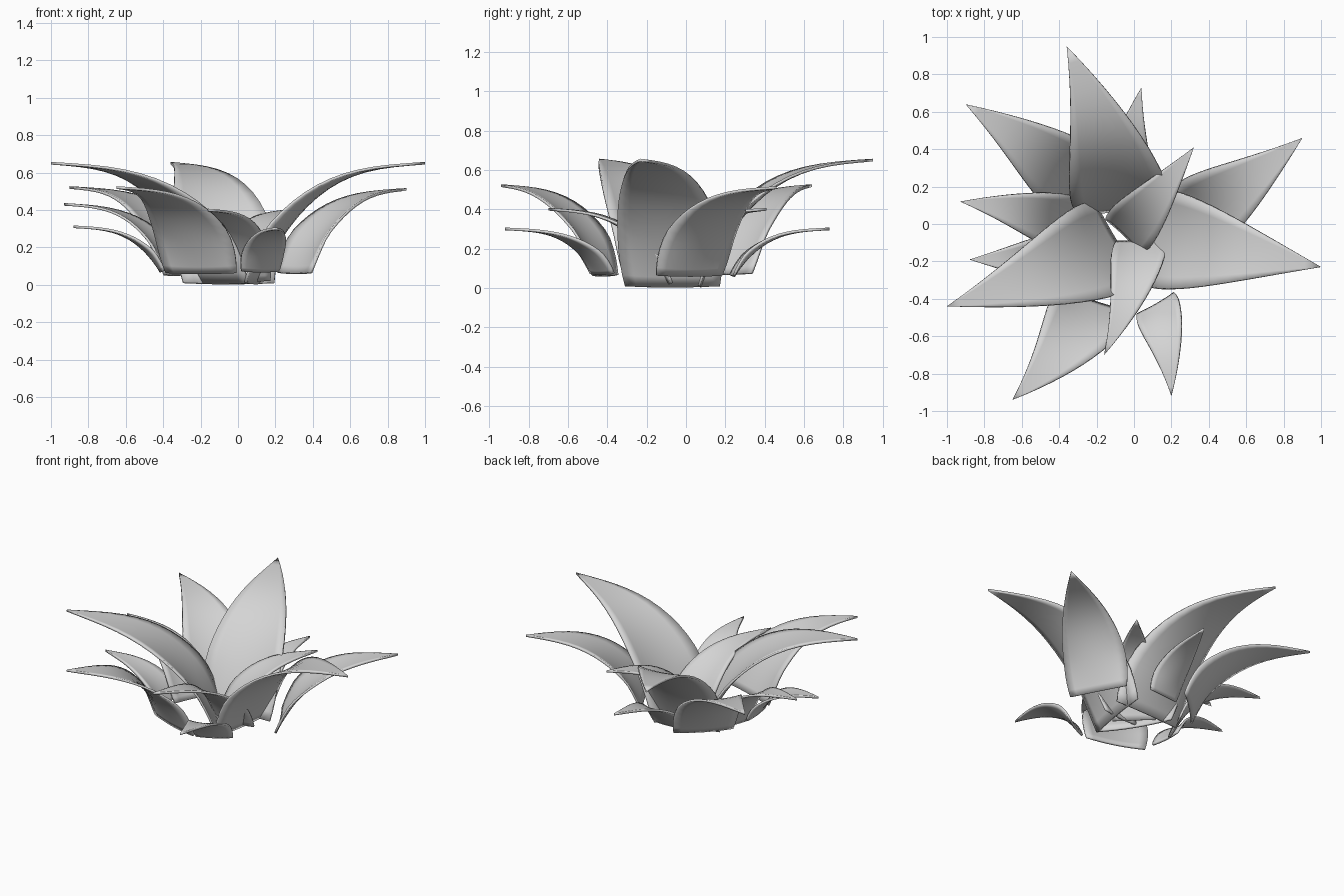
import bpy, bmesh, math
from mathutils import Vector

if "Cube" in bpy.data.objects:
    bpy.data.objects.remove(bpy.data.objects["Cube"], do_unlink=True)

grey = bpy.data.materials.new("pale_grey")
grey.use_nodes = True
colour = (0.66, 0.66, 0.66, 1)
grey.diffuse_color = colour
grey.node_tree.nodes["Principled BSDF"].inputs["Base Color"].default_value = colour

ROWS, COLS = 16, 8


def leaf(name, base, heading, tip, width):
    """Cupped, pointed blade that climbs steeply and flattens out at its tip."""
    base, tip = Vector(base), Vector(tip)
    a = math.radians(heading)
    facing = Vector((math.cos(a), math.sin(a)))
    run = (tip - base).xy
    direct = run.normalized()
    bend = base.xy + run.lerp(facing * run.length, 0.4) * 0.5

    def spine(u):
        p = base.xy * (1 - u) ** 2 + bend * 2 * u * (1 - u) + tip.xy * u * u
        rise = 0.9 * (1 - (1 - u) ** 3.3) + 0.1 * u
        return Vector((p.x, p.y, base.z + (tip.z - base.z) * rise))

    bm = bmesh.new()
    rows = []
    for i in range(ROWS):
        t = i / ROWS
        u = 0.4 * t + 0.6 * t * t
        tangent = (spine(u + 0.01) - spine(u)).normalized()
        across = facing.lerp(direct, u)
        side = Vector((across.y, -across.x, 0)).normalized()
        normal = side.cross(tangent).normalized()
        half = width * 0.63 * (1 - u) * (1 - 0.27 * (1 - u) ** 8)
        cup = half * 0.28 * (1 - u) ** 2 * min(1, 0.2 + 5 * u)
        row = []
        for j in range(COLS + 1):
            s = 2 * j / COLS - 1
            row.append(bm.verts.new(spine(u) + side * half * s + normal * cup * s * s))
        rows.append(row)
    for low, high in zip(rows, rows[1:]):
        for j in range(COLS):
            bm.faces.new((low[j], low[j + 1], high[j + 1], high[j]))
    point = bm.verts.new(tip)
    for j in range(COLS):
        bm.faces.new((rows[-1][j], rows[-1][j + 1], point))

    mesh = bpy.data.meshes.new(name)
    bm.to_mesh(mesh)
    bm.free()
    mesh.materials.append(grey)
    obj = bpy.data.objects.new(name, mesh)
    bpy.context.collection.objects.link(obj)
    shell = obj.modifiers.new("thickness", 'SOLIDIFY')
    shell.thickness = 0.014
    shell.offset = 0
    bpy.ops.object.select_all(action='DESELECT')
    obj.select_set(True)
    bpy.context.view_layer.objects.active = obj
    bpy.ops.object.shade_smooth_by_angle(angle=math.radians(40))


# Three tall leaves, their bases crossing at the centre
leaf("tall_leaf_back", (-0.05, 0.07, 0.005), 92, (-0.36, 0.95, 0.65), 0.53)
leaf("tall_leaf_right", (-0.09, -0.10, 0.005), 212, (-1.0, -0.44, 0.65), 0.53)
leaf("tall_leaf_left", (0.09, -0.07, 0.005), -9, (1.0, -0.23, 0.65), 0.53)

# Three middle leaves
leaf("middle_leaf_right", (-0.28, 0.21, 0.07), 134, (-0.90, 0.64, 0.52), 0.41)
leaf("middle_leaf_front", (-0.20, -0.42, 0.06), 252, (-0.65, -0.94, 0.52), 0.43)
leaf("middle_leaf_left", (0.31, 0.02, 0.06), 28, (0.90, 0.46, 0.51), 0.41)

# Three short leaves
leaf("short_leaf_right", (-0.34, 0.0, 0.05), 155, (-0.93, 0.12, 0.43), 0.30)
leaf("short_leaf_front", (0.04, -0.09, 0.02), 275, (-0.16, -0.70, 0.40), 0.29)
leaf("short_leaf_back", (-0.05, -0.06, 0.02), 46, (0.32, 0.41, 0.40), 0.29)

# Three low outer leaves
leaf("low_leaf_right", (-0.41, -0.18, 0.07), 185, (-0.88, -0.19, 0.31), 0.24)
leaf("low_leaf_front", (0.12, -0.43, 0.07), -60, (0.20, -0.92, 0.30), 0.25)
leaf("low_leaf_back", (-0.04, 0.24, 0.06), 95, (0.04, 0.73, 0.30), 0.24)
